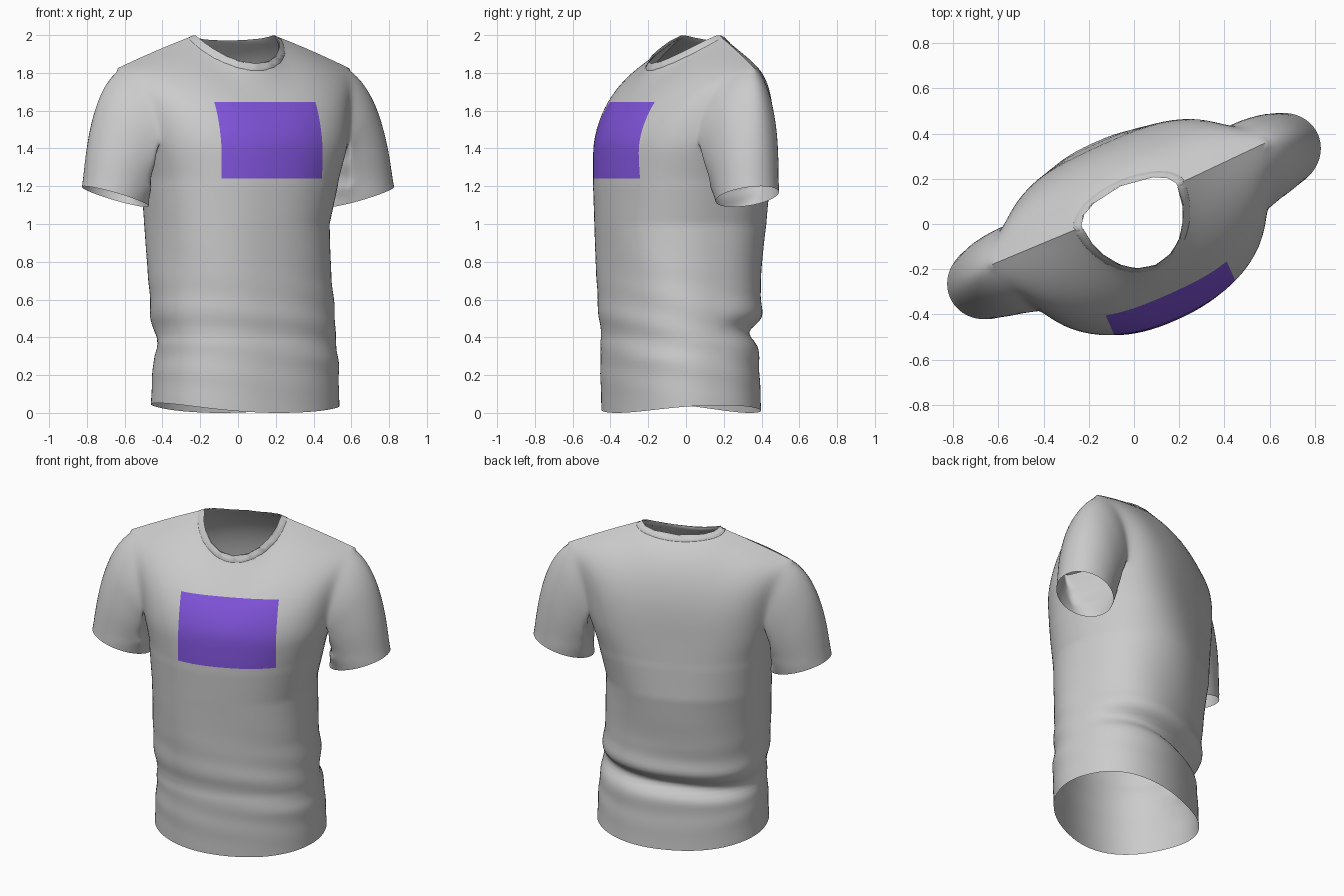
import bpy, bmesh, math
from mathutils import Vector, Matrix
from mathutils.bvhtree import BVHTree

if "Cube" in bpy.data.objects:
    bpy.data.objects.remove(bpy.data.objects["Cube"])

N, TOP = 96, 1.42                # columns round the body, armpit height
KF, KB = 5, 8                    # armpit width in columns, to the front and to the back
YAW = math.radians(24)           # the shirt is turned about z
# body sections: z, half width, half depth, centre u, centre v
SECTIONS = [(0, .505, .385, .01, -.05), (.28, .495, .385, .01, -.06), (.40, .48, .38, .005, -.06),
            (.50, .49, .395, -.005, -.055), (.70, .485, .405, -.02, -.05), (1.0, .485, .428, -.03, -.04),
            (1.25, .52, .428, -.01, -.05), (1.42, .565, .42, 0, -.05)]


def material(name, col):
    m = bpy.data.materials.new(name)
    m.diffuse_color = (*col, 1)
    m.use_nodes = True
    m.node_tree.nodes["Principled BSDF"].inputs["Base Color"].default_value = m.diffuse_color
    return m


grey = material("light grey cloth", (.6, .6, .6))
purple = material("purple print", (.22, .09, .72))


def gauss(x, w):
    return math.exp(-(x / w) ** 2)


def section(z):
    for lo, hi in zip(SECTIONS, SECTIONS[1:]):
        if z <= hi[0] + 1e-6:
            f = (z - lo[0]) / (hi[0] - lo[0])
            return [p + (q - p) * f for p, q in zip(lo, hi)]


def body(i, z):
    """Point on the torso tube, with soft folds round the waist."""
    _, a, b, cu, cv = section(z)
    ang = 2 * math.pi * i / N
    c, s = math.cos(ang), math.sin(ang)
    # the section grows squarer at the shoulder blades
    e = 2 / (2.3 + .7 * gauss(z - TOP, .3) * (s > 0))
    u = a * math.copysign(abs(c) ** e, c)
    v = b * math.copysign(abs(s) ** e, s)
    back = max(0, s)
    fold = .40 + .05 * math.cos(ang)
    k = 1 - .13 * back * gauss(z - fold, .05) + .03 * back * gauss(z - fold - .11, .06)
    k += .008 * gauss(z - .4, .25) * math.sin(z * 34 + 2.5 * math.sin(ang + .6) + ang)
    k += .006 * gauss(z - .7, .3) * math.sin(ang * 5 + z * 7)
    drop = .04 * c * c * gauss(z, .25) + .012 * max(0, -c) * gauss(z, .25)
    return Vector((cu + u * k, cv + v * k, z + drop))


def neck(w, front):
    """Neck opening, w from -1 to 1 across one half."""
    c = max(0, math.cos(w * math.pi / 2))
    u = .228 * math.sin(w * math.pi / 2)
    if front:
        return Vector((u, .07 - .29 * c, 2 - .15 * c ** 1.2))
    return Vector((u, .07 + .095 * c, 2 - .03 * c))


def top_point(s, front):
    """Upper edge of a panel: neckline in the middle, shoulder seam outside."""
    if abs(s) < .4:
        return neck(s / .4, front)
    r = (abs(s) - .4) / .6
    return Vector((math.copysign(.228 + .442 * r, s), .07 + .01 * r, 2 - .155 * r - .02 * r * r))


def bezier(a, c, b, t):
    return a * (1 - t) ** 2 + c * 2 * t * (1 - t) + b * t * t


ROWS = 18


def column(i):
    """One column of the chest or back panel, from armpit level to the top edge."""
    front = i > N // 2
    p0 = body(i, TOP)
    s = p0.x / abs(body(N - KF if front else KB, TOP).x)
    s = max(-1, min(1, s))
    p1 = top_point(s, front)
    side = min(1, abs(s) / .5)
    outer = max(0, abs(s) - .5) / .5
    kv = .62 + .15 * outer if front else 1 + .2 * outer
    kz = .42 + .3 * side + .15 * outer if front else .75 + .12 * outer
    c = Vector((p0.x * .6 + p1.x * .4, p0.y * kv + p1.y * (1 - kv), p0.z + (p1.z - p0.z) * kz))
    # cubic curve leaving the tube nearly upright
    d = (c - p0) * .667
    c1 = p0 + Vector((d.x * .5, d.y * .35, d.z))
    c2 = p1 + (c - p1) * .667
    return [p0 * (1 - t) ** 3 + c1 * 3 * t * (1 - t) ** 2 + c2 * 3 * t * t * (1 - t) + p1 * t ** 3
            for t in (j / ROWS for j in range(ROWS + 1))]


def grid(bm, rows, closed=False):
    vs = [[bm.verts.new(p) for p in r] for r in rows]
    n = len(rows[0])
    for r0, r1 in zip(vs, vs[1:]):
        for j in range(n if closed else n - 1):
            k = (j + 1) % n
            bm.faces.new((r0[j], r0[k], r1[k], r1[j]))


def finish(bm, name, mats):
    me = bpy.data.meshes.new(name)
    for f in bm.faces:
        f.smooth = True
    bm.to_mesh(me)
    bm.free()
    for m in mats:
        me.materials.append(m)
    ob = bpy.data.objects.new(name, me)
    bpy.context.collection.objects.link(ob)
    return ob


bm = bmesh.new()
# torso tube from hem to armpits
grid(bm, [[body(i, TOP * j / 64) for i in range(N)] for j in range(65)], True)
# back and front panels up to neckline and shoulder seams
for first, last in ((KB, N // 2 - KB), (N // 2 + KF, N - KF)):
    grid(bm, [column(i) for i in range(first, last + 1)])
# sleeves, lofted from each armhole to the cuff
for side, fi, bi in ((1, N - KF, KB), (-1, N // 2 + KF, N // 2 - KB)):
    loop = []
    for j, p in enumerate(column(fi)):
        loop.append((p, .75 * math.pi * (1 - j / ROWS)))
    for j, p in list(enumerate(column(bi)))[-2::-1]:
        loop.append((p, -.75 * math.pi * (1 - j / ROWS)))
    for j in range(1, KF + KB):
        loop.append((body((bi - side * j) % N, TOP), -math.pi * (.75 + .5 * j / (KF + KB))))
    rows = []
    for r in range(25):
        t = r / 24
        ring = []
        for p, phi in loop:
            c, s = math.cos(phi), math.sin(phi)
            hem = Vector((side * (.71 + .18 * c), .02 - .165 * s, 1.145 + .055 * c))
            w = .5 + .5 * c
            ctrl = (p + hem) / 2 + Vector((side * .07 * w, -.03 * s, .2 * w))
            q = bezier(p, ctrl, hem, t)
            q.x += side * .006 * math.sin(t * math.pi) * math.sin(t * 16 + phi * 2) * (1 - w)
            ring.append(q)
        rows.append(ring)
    grid(bm, rows, True)
bmesh.ops.remove_doubles(bm, verts=bm.verts, dist=.0004)
bmesh.ops.recalc_face_normals(bm, faces=bm.faces)

# relax the seams between torso, panels and sleeves
seam = [v for v in bm.verts if not v.is_boundary and v.co.z > 1.2]
for _ in range(8):
    bmesh.ops.smooth_vert(bm, verts=seam, factor=.5, use_axis_x=True, use_axis_y=True, use_axis_z=True)

# chest print: cut the outline, then colour the faces inside it
HALF, LOW, HIGH = .293, 1.24, 1.645
for co, no in (((HALF, 0, 0), (1, 0, 0)), ((-HALF, 0, 0), (1, 0, 0)),
               ((0, 0, LOW), (0, 0, 1)), ((0, 0, HIGH), (0, 0, 1))):
    chest = [f for f in bm.faces if f.calc_center_median().y < -.1
             and abs(f.calc_center_median().x) < .4 and 1.1 < f.calc_center_median().z < 1.8]
    geom = set(chest)
    for f in chest:
        geom.update(f.edges)
        geom.update(f.verts)
    bmesh.ops.bisect_plane(bm, geom=list(geom), dist=1e-5, plane_co=co, plane_no=no)
for f in bm.faces:
    m = f.calc_center_median()
    if abs(m.x) < HALF and LOW < m.z < HIGH and m.y < -.1:
        f.material_index = 1

# thin collar band laid on the shirt round the neckline
tree = BVHTree.FromBMesh(bm)
rim = [neck(-1 + j / 16, True) for j in range(33)] + [neck(1 - j / 16, False) for j in range(1, 32)]
rows = []
for e in (0, .5, 1, 1.06):
    ring = []
    for p in rim:
        d = Vector((p.x, p.y - .03, 0)).normalized()
        q, n, _, _ = tree.find_nearest(p + d * .035 * e - Vector((0, 0, .018 * e)))
        if n.z < 0:
            n = -n
        ring.append(q + n * (.003 if e <= 1 else 0))
    rows.append(ring)
cb = bmesh.new()
grid(cb, rows, True)
bmesh.ops.recalc_face_normals(cb, faces=cb.faces)

parts = [finish(bm, "shirt", [grey, purple]), finish(cb, "collar_band", [grey])]

# turn, centre and stand on the ground
rot = Matrix.Rotation(YAW, 4, 'Z')
for ob in parts:
    ob.data.transform(rot)
cos = [v.co for v in parts[0].data.vertices]
lo = [min(c[k] for c in cos) for k in range(3)]
hi = [max(c[k] for c in cos) for k in range(3)]
move = Matrix.Translation((-(lo[0] + hi[0]) / 2, -(lo[1] + hi[1]) / 2, -lo[2]))
for ob in parts:
    ob.data.transform(move)
